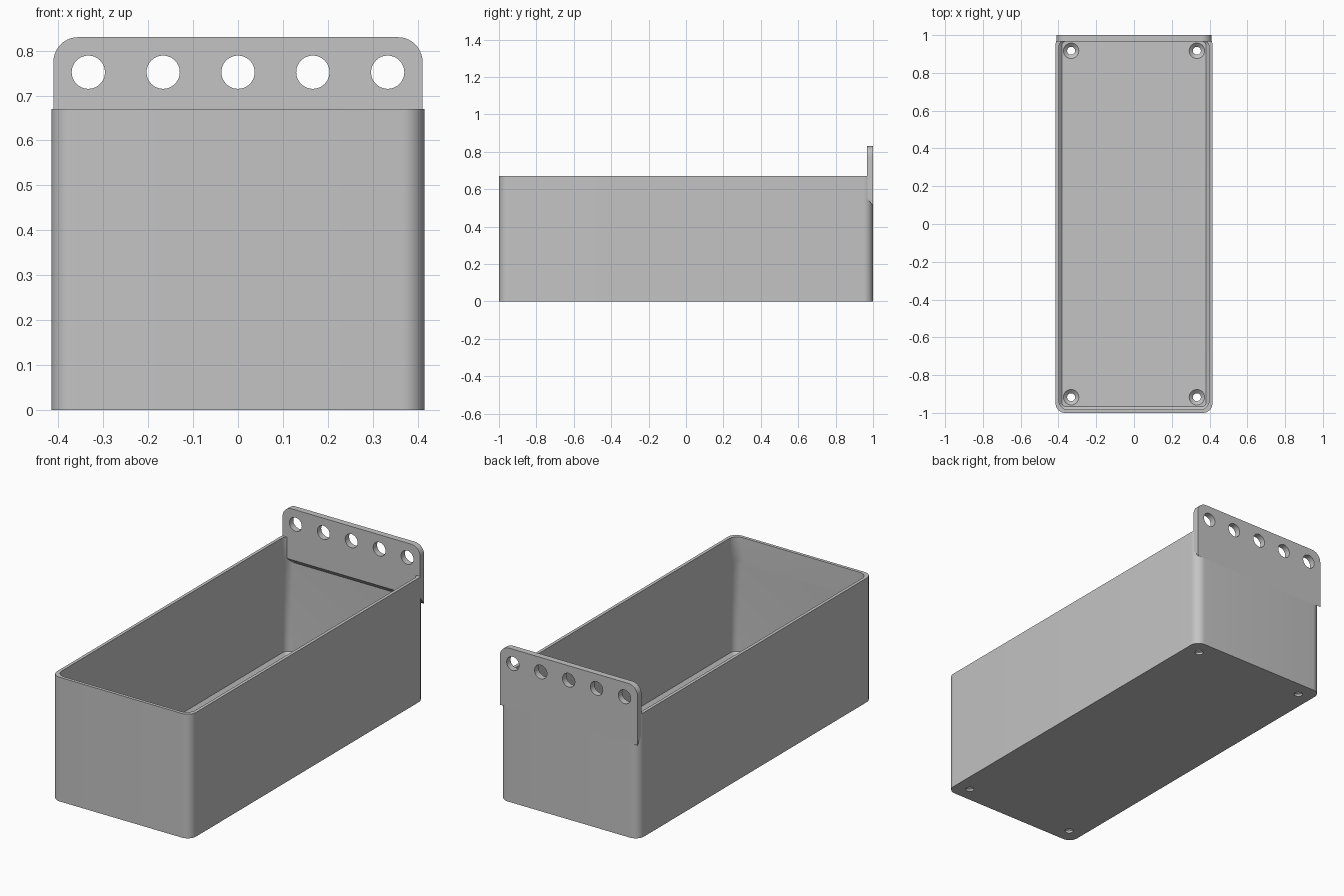
import bpy, bmesh, math
from mathutils import Matrix, Vector

cube = bpy.data.objects.get("Cube")
if cube:
    bpy.data.objects.remove(cube, do_unlink=True)

HX, HY, RIM = 0.415, 1.0, 0.67      # half width, half length, rim height
WALL, FLOOR = 0.017, 0.033

grey = bpy.data.materials.new("plain grey")
grey.use_nodes = True
grey.diffuse_color = (0.55, 0.55, 0.55, 1)
grey.node_tree.nodes["Principled BSDF"].inputs["Base Color"].default_value = grey.diffuse_color


def make_object(name, bm):
    bmesh.ops.recalc_face_normals(bm, faces=bm.faces)
    mesh = bpy.data.meshes.new(name)
    bm.to_mesh(mesh)
    bm.free()
    mesh.materials.append(grey)
    obj = bpy.data.objects.new(name, mesh)
    bpy.context.collection.objects.link(obj)
    return obj


def arc(cx, cy, r, start, steps=10):
    """Quarter circle of points starting at an angle in degrees."""
    angles = [math.radians(start + 90 * i / steps) for i in range(steps + 1)]
    return [(cx + r * math.cos(a), cy + r * math.sin(a)) for a in angles]


def rounded_rect(hx, hy, r):
    pts = []
    for i, (sx, sy) in enumerate([(1, 1), (-1, 1), (-1, -1), (1, -1)]):
        pts += arc(sx * (hx - r), sy * (hy - r), r, 90 * i)
    return pts


def bridge(bm, a, b):
    for i in range(len(a)):
        j = (i + 1) % len(a)
        bm.faces.new((a[i], a[j], b[j], b[i]))


def loft(bm, loops):
    """Skin a list of equal length point loops and cap both ends."""
    rings = [[bm.verts.new(p) for p in loop] for loop in loops]
    for a, b in zip(rings, rings[1:]):
        bridge(bm, a, b)
    bm.faces.new(rings[0])
    bm.faces.new(rings[-1])


def cut(obj, bm):
    """Subtract a temporary cutter and keep the finished mesh."""
    cutter = make_object("cutter", bm)
    cutter.hide_render = True
    mod = obj.modifiers.new("holes", 'BOOLEAN')
    mod.operation, mod.solver, mod.object = 'DIFFERENCE', 'EXACT', cutter
    deps = bpy.context.evaluated_depsgraph_get()
    mesh = bpy.data.meshes.new_from_object(obj.evaluated_get(deps))
    obj.modifiers.clear()
    obj.data = mesh
    bpy.data.objects.remove(cutter, do_unlink=True)


def finish(obj):
    bpy.ops.object.select_all(action='DESELECT')
    obj.select_set(True)
    bpy.context.view_layer.objects.active = obj
    bpy.ops.object.shade_smooth_by_angle(angle=math.radians(30))


# Open bin: outside up, over the rim, inside down to a chamfered floor
sections = [
    (0, 0.05, 0), (0, 0.05, RIM),
    (WALL, 0.05, RIM), (WALL, 0.05, 0.54),
    (WALL, 0.036, 0.525), (WALL, 0.036, FLOOR + 0.017),
    (WALL + 0.017, 0.019, FLOOR),
]
bm = bmesh.new()
loft(bm, [[(x, y, z) for x, y in rounded_rect(HX - d, HY - d, r)]
          for d, r, z in sections])
bin_body = make_object("bin_body", bm)

# Countersunk screw holes in the floor corners
bm = bmesh.new()
for sx in (-1, 1):
    for sy in (-1, 1):
        circle = [(math.cos(math.tau * i / 32), math.sin(math.tau * i / 32)) for i in range(32)]
        profile = [(0.021, -0.02), (0.021, 0.012), (0.041, FLOOR - 0.003), (0.041, FLOOR + 0.012)]
        loft(bm, [[(sx * 0.333 + r * c, sy * 0.917 + r * s, z) for c, s in circle]
                  for r, z in profile])
cut(bin_body, bm)
finish(bin_body)

# Hanging plate: rounded top, sloping underside
PX, TOP, R = 0.411, 0.83, 0.055
outline = arc(PX - R, TOP - R, R, 0) + arc(R - PX, TOP - R, R, 90)


def plate_loop(y, bottom):
    return [(x, y, z) for x, z in outline + [(-PX, bottom), (PX, bottom)]]


bm = bmesh.new()
loft(bm, [plate_loop(0.967, 0.555), plate_loop(HY + 0.0005, 0.51)])
hanging_plate = make_object("hanging_plate", bm)

# Row of five hanging holes
bm = bmesh.new()
for i in range(-2, 3):
    bmesh.ops.create_cone(
        bm, cap_ends=True, segments=48, radius1=0.037, radius2=0.037, depth=0.2,
        matrix=Matrix.Translation(Vector((i / 6, 0.98, 0.752))) @ Matrix.Rotation(math.pi / 2, 4, 'X'))
cut(hanging_plate, bm)
finish(hanging_plate)
